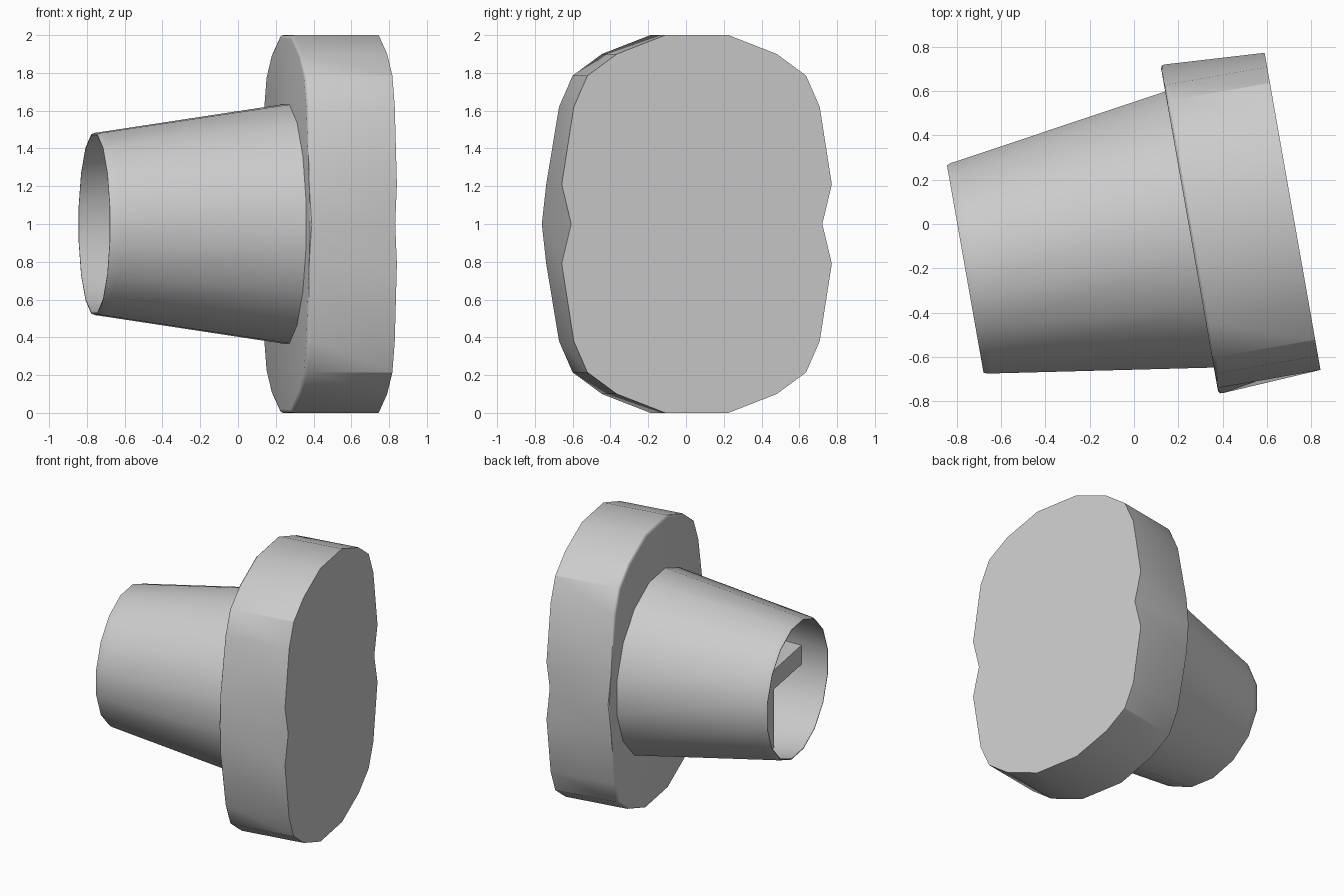
import bpy, bmesh, math
from mathutils import Matrix

if "Cube" in bpy.data.objects:
    bpy.data.objects.remove(bpy.data.objects["Cube"])

# Shared placement: everything is built along local x, then turned 10 degrees
PLACE = Matrix.Translation((0.012, -0.067, 1.0)) @ Matrix.Rotation(math.radians(10), 4, 'Z')
BACK, FACE, RIM = 0.242, 0.714, -0.785


def finish(bm, name):
    bmesh.ops.recalc_face_normals(bm, faces=bm.faces)
    mesh = bpy.data.meshes.new(name)
    bm.to_mesh(mesh)
    bm.free()
    obj = bpy.data.objects.new(name, mesh)
    bpy.context.collection.objects.link(obj)
    obj.matrix_world = PLACE
    bpy.ops.object.select_all(action='DESELECT')
    obj.select_set(True)
    bpy.context.view_layer.objects.active = obj
    bpy.ops.object.shade_smooth_by_angle(angle=math.radians(30))
    return obj


def bridge(bm, a, b):
    n = len(a)
    for i in range(n):
        bm.faces.new((a[i], a[(i + 1) % n], b[(i + 1) % n], b[i]))


def plate_outline(mid):
    q = [(0.726, 0.21), (0.661, 0.62), (0.588, 0.785), (0.43, 0.9), (0.17, 1.0)]
    right = [(y, -z) for y, z in reversed(q)] + [(mid, 0)] + q
    return right + [(-y, -z) for y, z in right]


# Grip plate: bulges at mid height on the back, notched there on the face
bm = bmesh.new()
back = [bm.verts.new((BACK, y, z)) for y, z in plate_outline(0.756)]
face = [bm.verts.new((FACE, y, z)) for y, z in plate_outline(0.675)]
bridge(bm, back, face)
bm.faces.new(face)
bf = bm.faces.new(back)
bmesh.ops.bevel(bm, geom=list(bf.edges), offset=0.02, segments=3, profile=0.5, affect='EDGES')
finish(bm, "grip_plate")

# Hollow tapered sleeve with a softened rim
bm = bmesh.new()
profile = [(BACK + 0.01, 0.646), (-0.735, 0.496), (-0.765, 0.492), (RIM, 0.484),
           (RIM, 0.478), (BACK + 0.01, 0.634)]
N = 16
rings = []
for x, r in profile:
    angs = [2 * math.pi * (i + 0.5) / N for i in range(N)]
    rings.append([bm.verts.new((x, r * math.cos(a), r * math.sin(a))) for a in angs])
for a, b in zip(rings, rings[1:]):
    bridge(bm, a, b)
finish(bm, "tapered_sleeve")

# Crossed ribs recessed inside the sleeve
bm = bmesh.new()
T = 0.07
for angle in (0, 90):
    ends = []
    for x, h in ((-0.58, 0.50), (BACK + 0.005, 0.625)):
        ends.append([bm.verts.new((x, y, z)) for y, z in ((-h, -T), (h, -T), (h, T), (-h, T))])
    bridge(bm, *ends)
    for e in ends:
        bm.faces.new(e)
    bmesh.ops.rotate(bm, verts=ends[0] + ends[1], cent=(0, 0, 0),
                     matrix=Matrix.Rotation(math.radians(angle), 3, 'X'))
finish(bm, "inner_cross_ribs")
